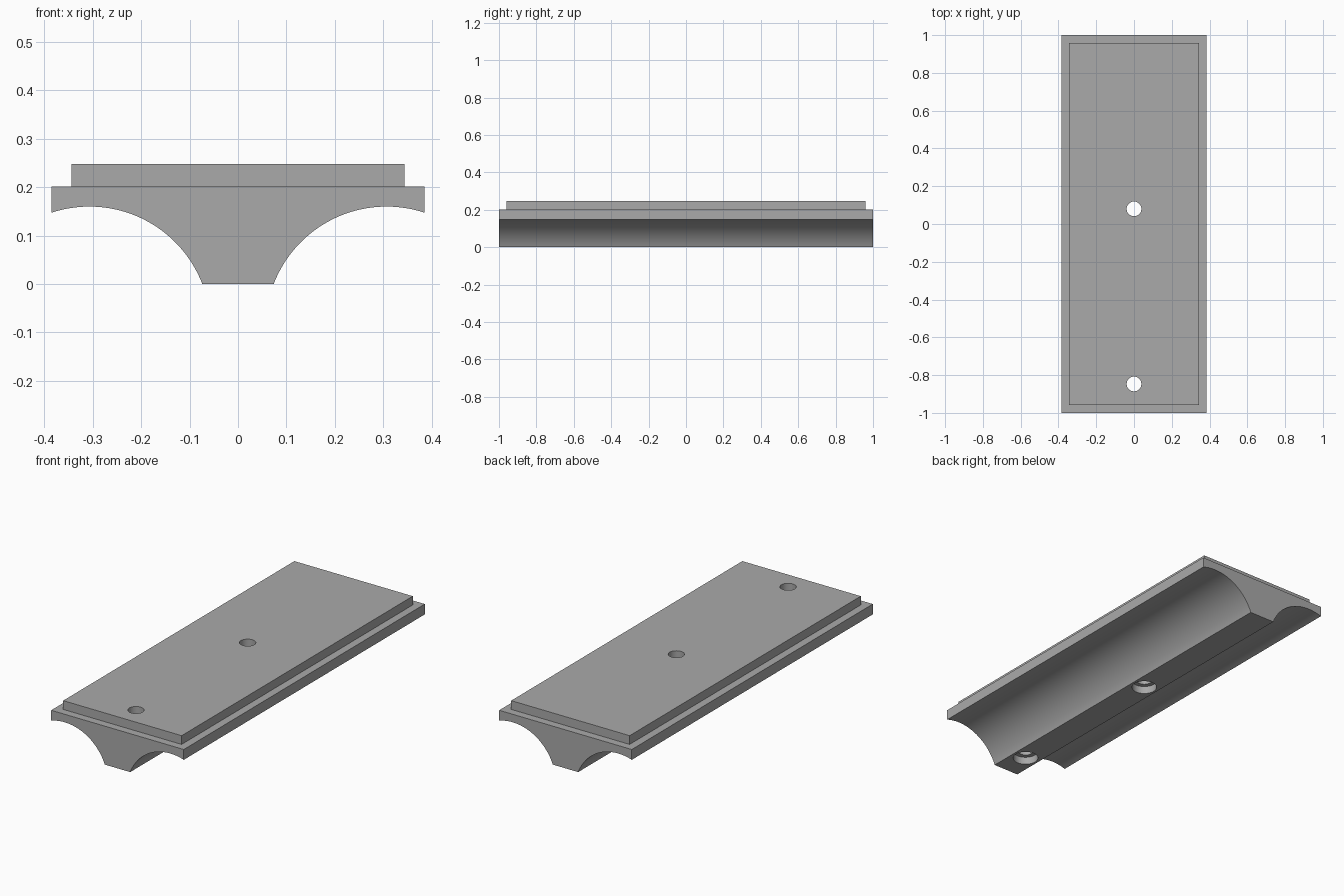
import bpy, bmesh, math

if "Cube" in bpy.data.objects:
    bpy.data.objects.remove(bpy.data.objects["Cube"], do_unlink=True)

GREY = 0.40
grey = bpy.data.materials.new("neutral grey")
grey.use_nodes = True
grey.diffuse_color = (GREY, GREY, GREY, 1)
grey.node_tree.nodes["Principled BSDF"].inputs["Base Color"].default_value = (GREY, GREY, GREY, 1)


def extrude_profile(name, points, half_length):
    """Solid made by extruding an x-z outline along y."""
    bm = bmesh.new()
    face = bm.faces.new([bm.verts.new((x, -half_length, z)) for x, z in points])
    extruded = bmesh.ops.extrude_face_region(bm, geom=[face])["geom"]
    moved = [v for v in extruded if isinstance(v, bmesh.types.BMVert)]
    bmesh.ops.translate(bm, verts=moved, vec=(0, 2 * half_length, 0))
    bmesh.ops.recalc_face_normals(bm, faces=bm.faces)
    mesh = bpy.data.meshes.new(name)
    bm.to_mesh(mesh)
    bm.free()
    mesh.materials.append(grey)
    obj = bpy.data.objects.new(name, mesh)
    bpy.context.collection.objects.link(obj)
    return obj


def combine(target, tool, operation):
    """Apply a boolean and discard the tool object."""
    mod = target.modifiers.new(operation, 'BOOLEAN')
    mod.operation, mod.solver, mod.object = operation, 'EXACT', tool
    bpy.ops.object.select_all(action='DESELECT')
    bpy.context.view_layer.objects.active = target
    target.select_set(True)
    bpy.ops.object.modifier_apply(modifier=mod.name)
    bpy.data.objects.remove(tool, do_unlink=True)


def drill(target, y, radius, bottom, top):
    bpy.ops.mesh.primitive_cylinder_add(vertices=48, radius=radius, depth=top - bottom,
                                        location=(0, y, (top + bottom) / 2))
    cutter = bpy.context.object
    cutter.hide_render = True
    cutter.data.materials.append(grey)
    combine(target, cutter, 'DIFFERENCE')


# Rail outline: flat foot, a concave cove on each side, and a wide upper flange
WIDTH, FLANGE_TOP, PLATE_TOP, INSET = 0.385, 0.202, 0.248, 0.041
COVE_X, COVE_Z, COVE_R, STEPS = 0.307, -0.09, 0.25, 40
start = math.pi - math.asin(-COVE_Z / COVE_R)
end = math.acos((WIDTH - COVE_X) / COVE_R)
cove = []
for i in range(STEPS + 1):
    a = start + (end - start) * i / STEPS
    cove.append((COVE_X + COVE_R * math.cos(a), COVE_Z + COVE_R * math.sin(a)))
right_half = cove + [(WIDTH, FLANGE_TOP)]
outline = right_half + [(-x, z) for x, z in reversed(right_half)]
rail = extrude_profile("coved_rail", outline, 1.0)

# Raised top plate, set in evenly from the flange edges
w = WIDTH - INSET
plate = extrude_profile("raised_plate", [(-w, 0.19), (w, 0.19), (w, PLATE_TOP), (-w, PLATE_TOP)],
                        1.0 - INSET)
combine(rail, plate, 'UNION')

# Screw holes with counterbores from below
for y in (0.08, -0.847):
    drill(rail, y, 0.039, -0.1, 0.4)
    drill(rail, y, 0.062, -0.1, 0.04)

bpy.ops.object.select_all(action='DESELECT')
bpy.context.view_layer.objects.active = rail
rail.select_set(True)
bpy.ops.object.shade_smooth_by_angle(angle=math.radians(30))
